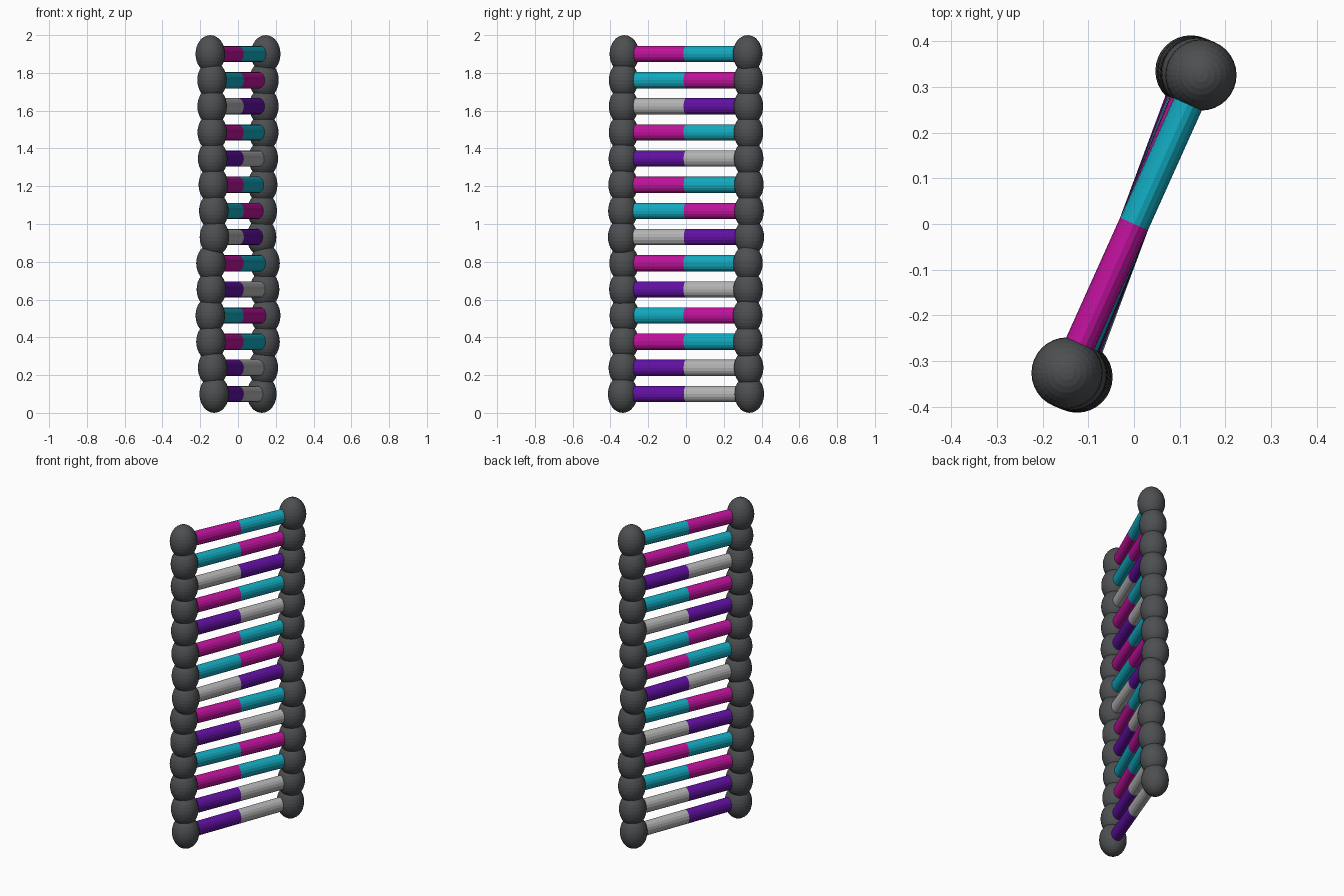
import bpy
from math import radians, sin, cos
from mathutils import Matrix, Vector

if "Cube" in bpy.data.objects:
    bpy.data.objects.remove(bpy.data.objects["Cube"])

R = 0.358          # distance of each backbone from the axis
BALL = 0.078       # backbone bead radius
ROD = 0.0335       # rung radius
STRETCH = 1.28     # vertical stretch of the whole model


def material(name, rgb):
    m = bpy.data.materials.new(name)
    m.diffuse_color = (*rgb, 1)
    m.use_nodes = True
    m.node_tree.nodes["Principled BSDF"].inputs["Base Color"].default_value = m.diffuse_color
    return m


mats = {
    "M": material("magenta", (0.52, 0.006, 0.33)),
    "C": material("cyan", (0.006, 0.40, 0.52)),
    "P": material("purple", (0.12, 0.005, 0.36)),
    "G": material("light_grey", (0.45, 0.45, 0.45)),
}
dark = material("dark_grey", (0.075, 0.078, 0.082))

# Colour pairs from top to bottom: front half, back half
pairs = "MC CM GP MC PG MC CM GP MC PG CM MC PG PG".split()
# Slight turn of each rung away from the y axis
turns = [24.2, 22.6, 22.5, 22.4, 22, 21.4, 21, 20.4, 23.6, 23.2, 24.2, 23.6, 22, 20.6]


def finish(name, mat, matrix):
    ob = bpy.context.object
    ob.name = name
    ob.data.transform(matrix)
    ob.data.materials.append(mat)


for i, (pair, turn) in enumerate(zip(pairs, turns)):
    z = 1.9 - i * 1.8 / 13
    out = Vector((sin(radians(turn)), cos(radians(turn)), 0))
    for side, colour, label in ((-1, pair[0], "front"), (1, pair[1], "back")):
        place = Matrix.Translation((0, 0, z)) @ Matrix.Diagonal((1, 1, STRETCH, 1))
        # Backbone bead
        bpy.ops.mesh.primitive_uv_sphere_add(segments=32, ring_count=16, radius=BALL)
        finish(f"{label}_bead_{i}", dark, place @ Matrix.Translation(out * side * R))
        # Half rung, from the axis into the bead
        bpy.ops.mesh.primitive_cylinder_add(vertices=16, radius=ROD, depth=R - 0.03)
        lie = (out * side).to_track_quat('Z', 'Y').to_matrix().to_4x4()
        finish(f"{label}_half_rung_{i}", mats[colour],
               place @ Matrix.Translation(out * side * (R - 0.03) / 2) @ lie)
